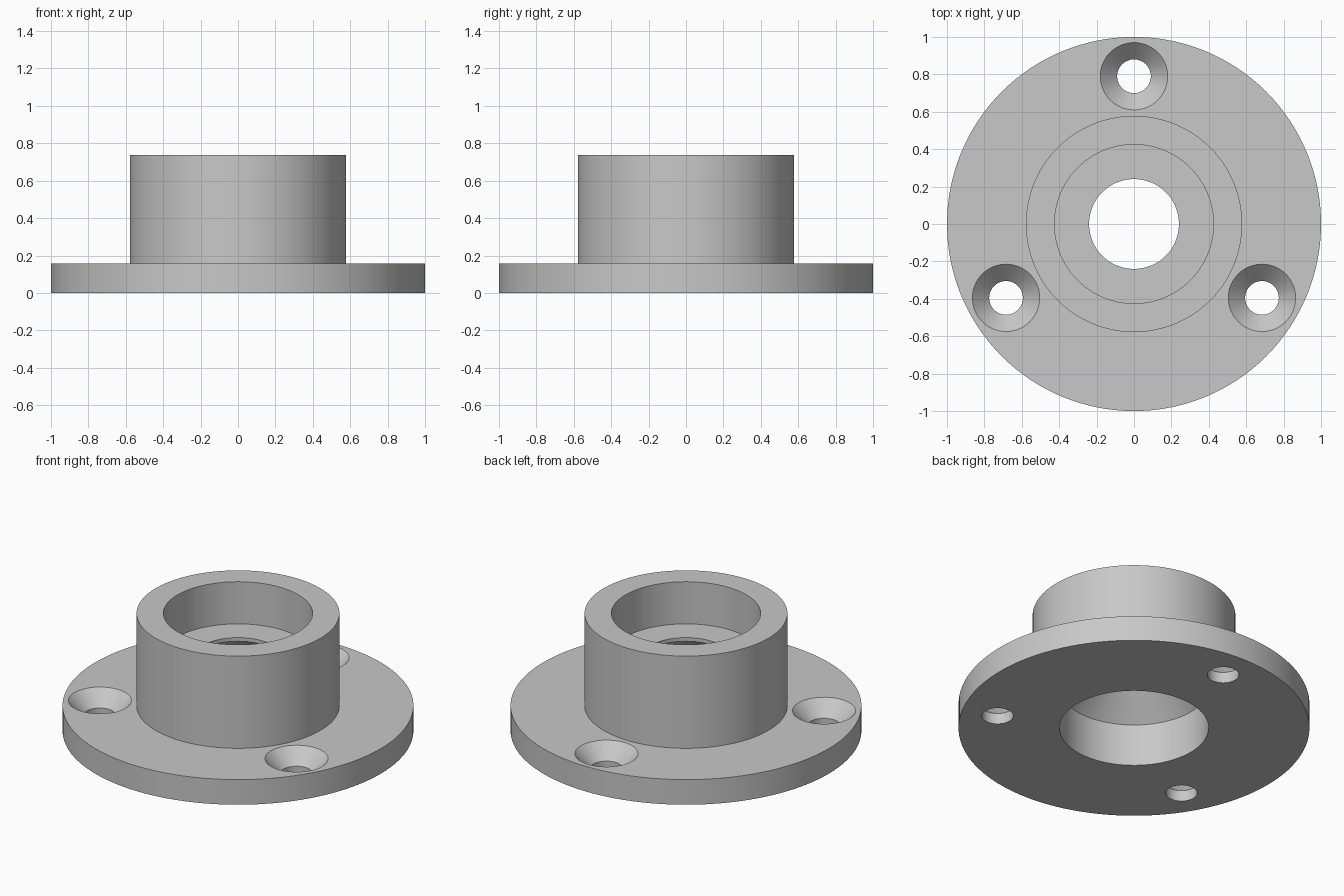
import bpy, bmesh, math
from mathutils import Vector

cube = bpy.data.objects.get("Cube")
if cube:
    bpy.data.objects.remove(cube, do_unlink=True)

grey = bpy.data.materials.new("light_grey")
grey.use_nodes = True
colour = (0.58, 0.58, 0.58, 1)
grey.diffuse_color = colour
grey.node_tree.nodes["Principled BSDF"].inputs["Base Color"].default_value = colour


def lathe(name, profile, steps, location=(0, 0, 0)):
    """Revolve a closed (radius, height) profile around z."""
    bm = bmesh.new()
    verts = [bm.verts.new((r, 0, z)) for r, z in profile]
    edges = [bm.edges.new((v, verts[i - 1])) for i, v in enumerate(verts)]
    bmesh.ops.spin(bm, geom=verts + edges, cent=(0, 0, 0), axis=(0, 0, 1),
                   angle=math.tau, steps=steps)
    bmesh.ops.remove_doubles(bm, verts=bm.verts, dist=1e-4)
    bmesh.ops.dissolve_degenerate(bm, edges=bm.edges, dist=1e-5)
    bmesh.ops.recalc_face_normals(bm, faces=bm.faces)
    mesh = bpy.data.meshes.new(name)
    bm.to_mesh(mesh)
    bm.free()
    mesh.materials.append(grey)
    obj = bpy.data.objects.new(name, mesh)
    obj.location = Vector(location)
    bpy.context.collection.objects.link(obj)
    return obj


# Flange and collar, with a socket above and a cone-roofed socket below
flange_top, collar_top = 0.158, 0.738
socket, bore = 0.425, 0.24
body = lathe("flanged_collar", [
    (socket, 0), (1, 0), (1, flange_top), (0.578, flange_top),
    (0.578, collar_top), (socket, collar_top), (socket, 0.473),
    (bore, 0.473), (bore, 0.45), (socket, 0.265)], 128)

# Three countersunk screw holes
bpy.context.view_layer.objects.active = body
screw_profile = [(0, -0.1), (0.09, -0.1), (0.09, flange_top - 0.09),
                 (0.18, flange_top), (0.18, 0.3), (0, 0.3)]
for i in range(3):
    angle = math.radians(90 + 120 * i)
    cutter = lathe("screw_hole_cutter", screw_profile, 64,
                   (0.79 * math.cos(angle), 0.79 * math.sin(angle), 0))
    cutter.hide_render = True
    cut = body.modifiers.new("screw_hole", 'BOOLEAN')
    cut.operation = 'DIFFERENCE'
    cut.solver = 'EXACT'
    cut.object = cutter
    bpy.context.view_layer.update()
    bpy.ops.object.modifier_apply(modifier=cut.name)
    bpy.data.objects.remove(cutter, do_unlink=True)

# Smooth round walls, crisp rims
bpy.ops.object.select_all(action='DESELECT')
body.select_set(True)
bpy.ops.object.shade_smooth_by_angle(angle=math.radians(30))
